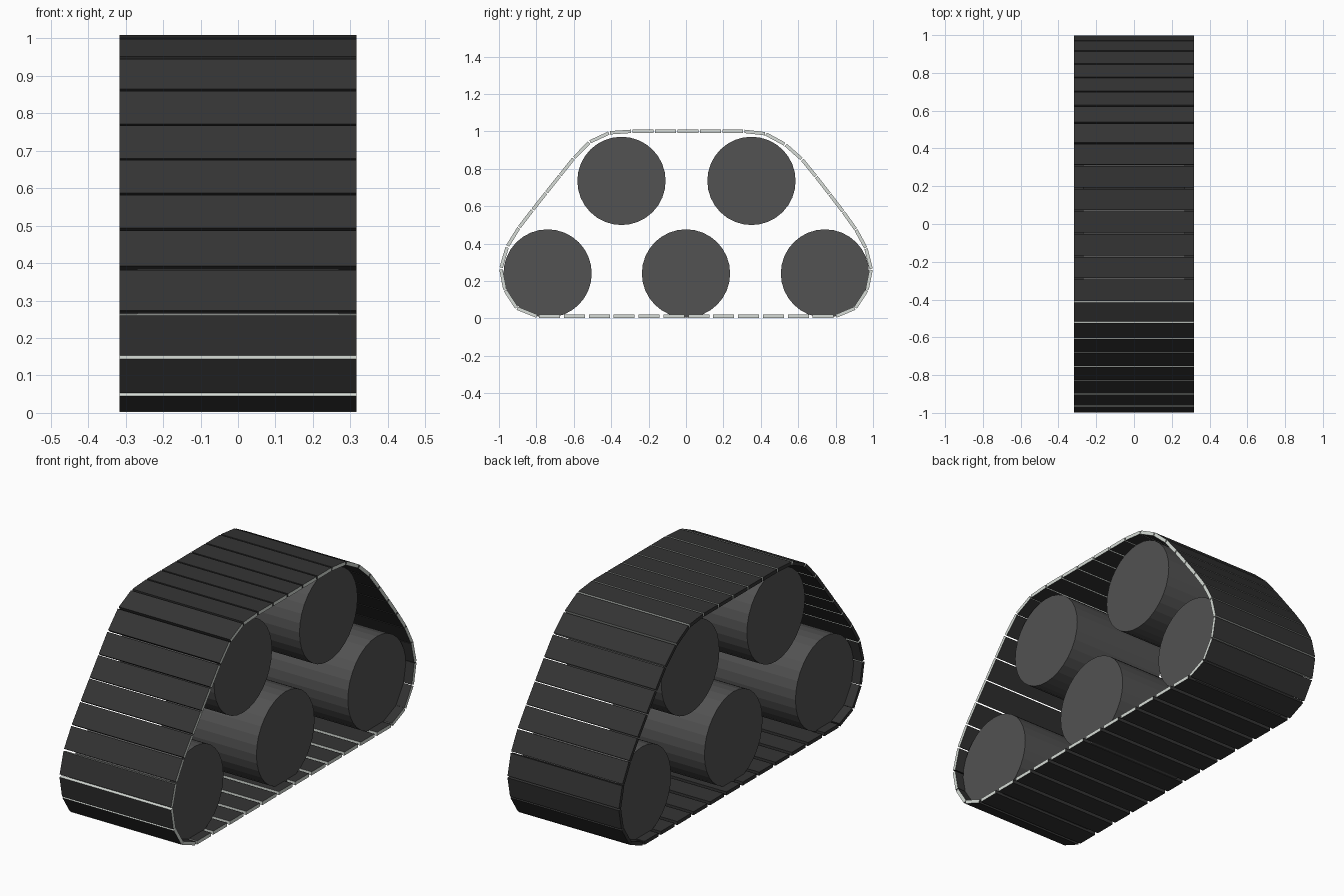
import bpy
import bmesh
from math import pi
from mathutils import Matrix, Vector

if "Cube" in bpy.data.objects:
    bpy.data.objects.remove(bpy.data.objects["Cube"], do_unlink=True)


def material(name, rgb):
    mat = bpy.data.materials.new(name)
    mat.use_nodes = True
    color = (*rgb, 1)
    mat.diffuse_color = color
    mat.node_tree.nodes["Principled BSDF"].inputs["Base Color"].default_value = color
    return mat


black = material("track black", (0.034, 0.034, 0.034))
silver = material("bare metal", (0.68, 0.72, 0.68))
grey = material("wheel grey", (0.085, 0.085, 0.085))


def add_object(name, bm, mats):
    mesh = bpy.data.meshes.new(name)
    bm.to_mesh(mesh)
    bm.free()
    for mat in mats:
        mesh.materials.append(mat)
    obj = bpy.data.objects.new(name, mesh)
    bpy.context.collection.objects.link(obj)
    return obj


# Road wheels below, return wheels above
wheels = {
    "front_road_wheel": (-0.74, 0.24),
    "middle_road_wheel": (0, 0.24),
    "rear_road_wheel": (0.743, 0.24),
    "front_return_wheel": (-0.345, 0.735),
    "rear_return_wheel": (0.35, 0.735),
}
for name, (y, z) in wheels.items():
    bm = bmesh.new()
    bmesh.ops.create_cone(bm, cap_ends=True, segments=32, radius1=0.236,
                          radius2=0.236, depth=0.54,
                          matrix=Matrix.Translation((0, y, z)) @ Matrix.Rotation(pi / 2, 4, "Y"))
    add_object(name, bm, [grey])

# Track joints as (y, z): up the front, back over the top, down the rear, along the ground
front = [(-0.795, 0.011), (-0.905, 0.055), (-0.968, 0.152), (-0.99, 0.265),
         (-0.955, 0.385), (-0.893, 0.485), (-0.82, 0.58), (-0.747, 0.672),
         (-0.674, 0.764), (-0.6, 0.856), (-0.515, 0.943), (-0.41, 0.992)]
top = [(-0.29 + 0.12 * i, 1.0) for i in range(6)]
rear = [(0.425, 0.987), (0.53, 0.93), (0.62, 0.85), (0.695, 0.758),
        (0.768, 0.664), (0.84, 0.57), (0.908, 0.475), (0.962, 0.375),
        (0.99, 0.262), (0.968, 0.152), (0.905, 0.055), (0.8, 0.011)]
ground = [(0.8 - 0.133 * i, 0.011) for i in range(1, 12)]
joints = front + top + rear + ground


# Each plate spans two joints; its leading end and left side are bare metal
def add_plate(index, start, end):
    a, b = Vector((0, *start)), Vector((0, *end))
    along = (b - a).normalized()
    side = Vector((1, 0, 0))
    out = side.cross(along)
    length = min(0.112, (b - a).length - 0.006)
    turn = Matrix((side, along, out)).transposed().to_4x4()
    place = Matrix.Translation((a + b) / 2) @ turn @ Matrix.Diagonal((0.634, length, 0.018, 1))
    bm = bmesh.new()
    bmesh.ops.create_cube(bm, size=1, matrix=place)
    bm.normal_update()
    for face in bm.faces:
        face.material_index = int(max(face.normal.dot(along), face.normal.dot(side)) > 0.9)
    add_object(f"track_plate_{index:02d}", bm, [black, silver])


for i, joint in enumerate(joints):
    add_plate(i + 1, joint, joints[(i + 1) % len(joints)])
